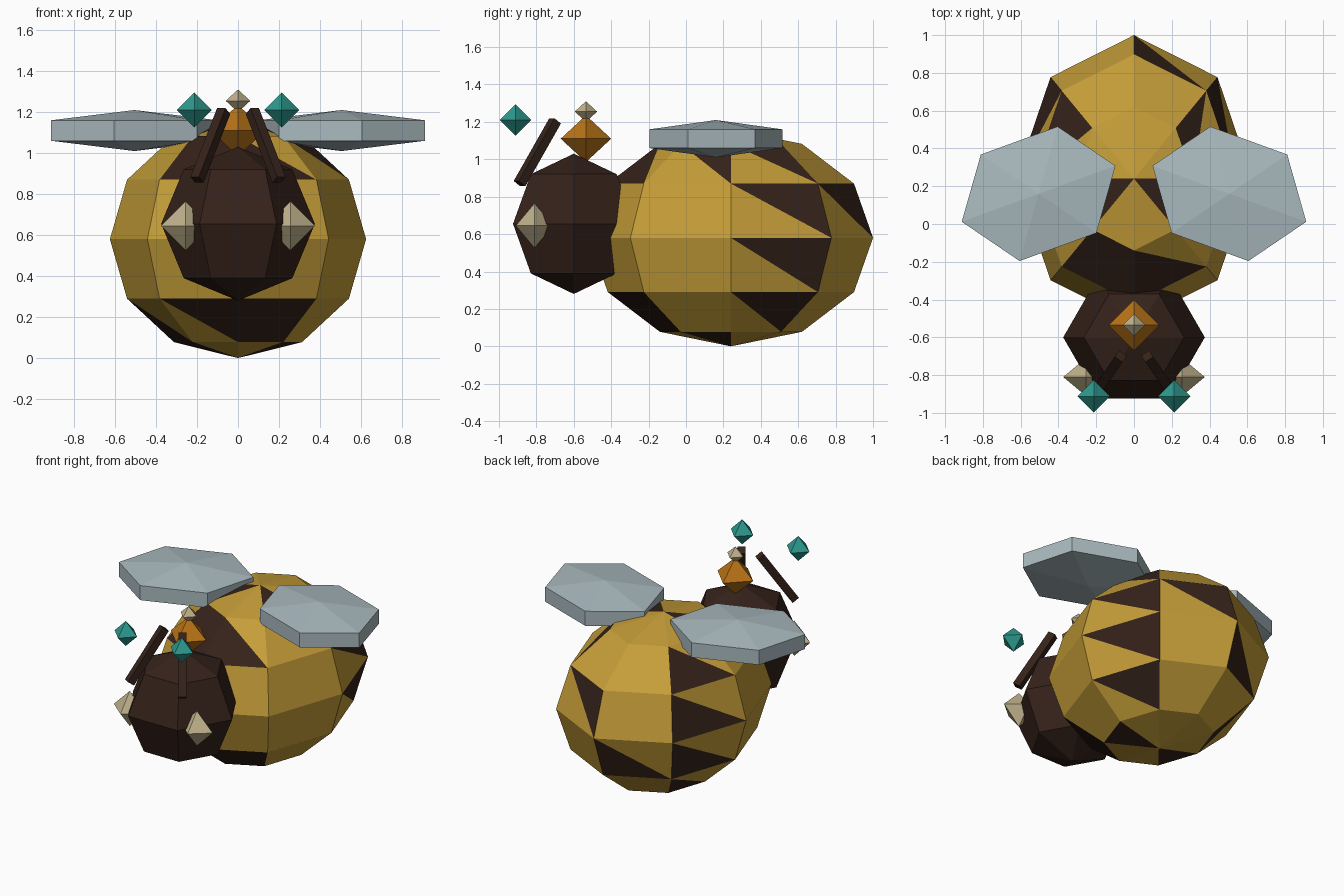
import bpy
from math import sin, cos, pi, radians
from mathutils import Vector

if "Cube" in bpy.data.objects:
    bpy.data.objects.remove(bpy.data.objects["Cube"])


def material(name, rgb):
    m = bpy.data.materials.new(name)
    m.diffuse_color = (*rgb, 1)
    m.use_nodes = True
    m.node_tree.nodes["Principled BSDF"].inputs["Base Color"].default_value = m.diffuse_color
    return m


GOLD = material("gold", (0.56, 0.34, 0.04))
DARK = material("dark_brown", (0.035, 0.016, 0.010))
WING = material("pale_blue_grey", (0.40, 0.49, 0.52))
TEAL = material("teal", (0.025, 0.32, 0.27))
ORANGE = material("orange", (0.48, 0.17, 0.008))
CREAM = material("cream", (0.52, 0.44, 0.26))


def add_object(name, verts, faces, mats):
    me = bpy.data.meshes.new(name)
    me.from_pydata(verts, [], faces)
    for m in mats:
        me.materials.append(m)
    me.update()
    ob = bpy.data.objects.new(name, me)
    bpy.context.collection.objects.link(ob)
    return ob


def ball(name, centre, radii, segs, rings, mats, turn=0):
    """Flat-shaded, triangulated ellipsoid turned about z."""
    c, t = Vector(centre), radians(turn)

    def point(lat, az):
        x = radii[0] * cos(lat) * cos(az)
        y = radii[1] * cos(lat) * sin(az)
        return c + Vector((x * cos(t) - y * sin(t), x * sin(t) + y * cos(t), radii[2] * sin(lat)))

    verts = [point(pi / 2, 0)]
    for r in range(1, rings):
        verts += [point(pi / 2 - pi * r / rings, 2 * pi * s / segs) for s in range(segs)]
    verts.append(point(-pi / 2, 0))
    last = len(verts) - 1
    faces = []
    for s in range(segs):
        n = (s + 1) % segs
        faces.append((0, 1 + s, 1 + n))
        for r in range(rings - 2):
            a, b = 1 + r * segs, 1 + (r + 1) * segs
            faces += [(a + s, b + s, b + n), (a + s, b + n, a + n)]
        low = 1 + (rings - 2) * segs
        faces.append((last, low + n, low + s))
    return add_object(name, verts, faces, mats)


def gem(name, centre, radii, mat):
    return ball(name, centre, radii, 4, 2, [mat])


def bar(name, start, end, width, mat):
    """Square bar between two points."""
    a, b = Vector(start), Vector(end)
    d = (b - a).normalized()
    u = d.cross(Vector((0, 0, 1))).normalized() * width / 2
    v = u.cross(d)
    corners = (u + v, v - u, -u - v, u - v)
    verts = [a + k for k in corners] + [b + k for k in corners]
    faces = [(3, 2, 1, 0), (4, 5, 6, 7)]
    faces += [(i, (i + 1) % 4, (i + 1) % 4 + 4, i + 4) for i in range(4)]
    return add_object(name, verts, faces, [mat])


# Striped body: facets whose middle lies in a stripe turn dark
body = ball("body", (0, 0.24, 0.58), (0.625, 0.76, 0.58), 8, 6, [GOLD, DARK])
stripes = [(-0.27, -0.15), (0.10, 0.30), (0.47, 0.60), (0.85, 0.88)]
for f in body.data.polygons:
    y = sum(body.data.vertices[i].co.y for i in f.vertices) / 3
    f.material_index = int(any(lo < y < hi for lo, hi in stripes))

# Head with its crown gems
ball("head", (0, -0.60, 0.655), (0.375, 0.375, 0.375), 6, 4, [DARK])
gem("crown_gem", (0, -0.535, 1.11), (0.135, 0.135, 0.125), ORANGE)
gem("crown_tip", (0, -0.535, 1.255), (0.06, 0.06, 0.055), CREAM)

# Mirrored parts
for side, s in (("left", -1), ("right", 1)):
    ball(side + "_wing", (s * 0.505, 0.16, 1.11), (0.5, 0.4, 0.1), 6, 3, [WING], -20 * s)
    gem(side + "_eye", (s * 0.255, -0.81, 0.645), (0.12, 0.10, 0.12), CREAM)
    bar(side + "_antenna", (s * 0.20, -0.89, 0.87), (s * 0.07, -0.70, 1.205), 0.05, DARK)
    gem(side + "_antenna_tip", (s * 0.213, -0.912, 1.21), (0.085, 0.085, 0.085), TEAL)
